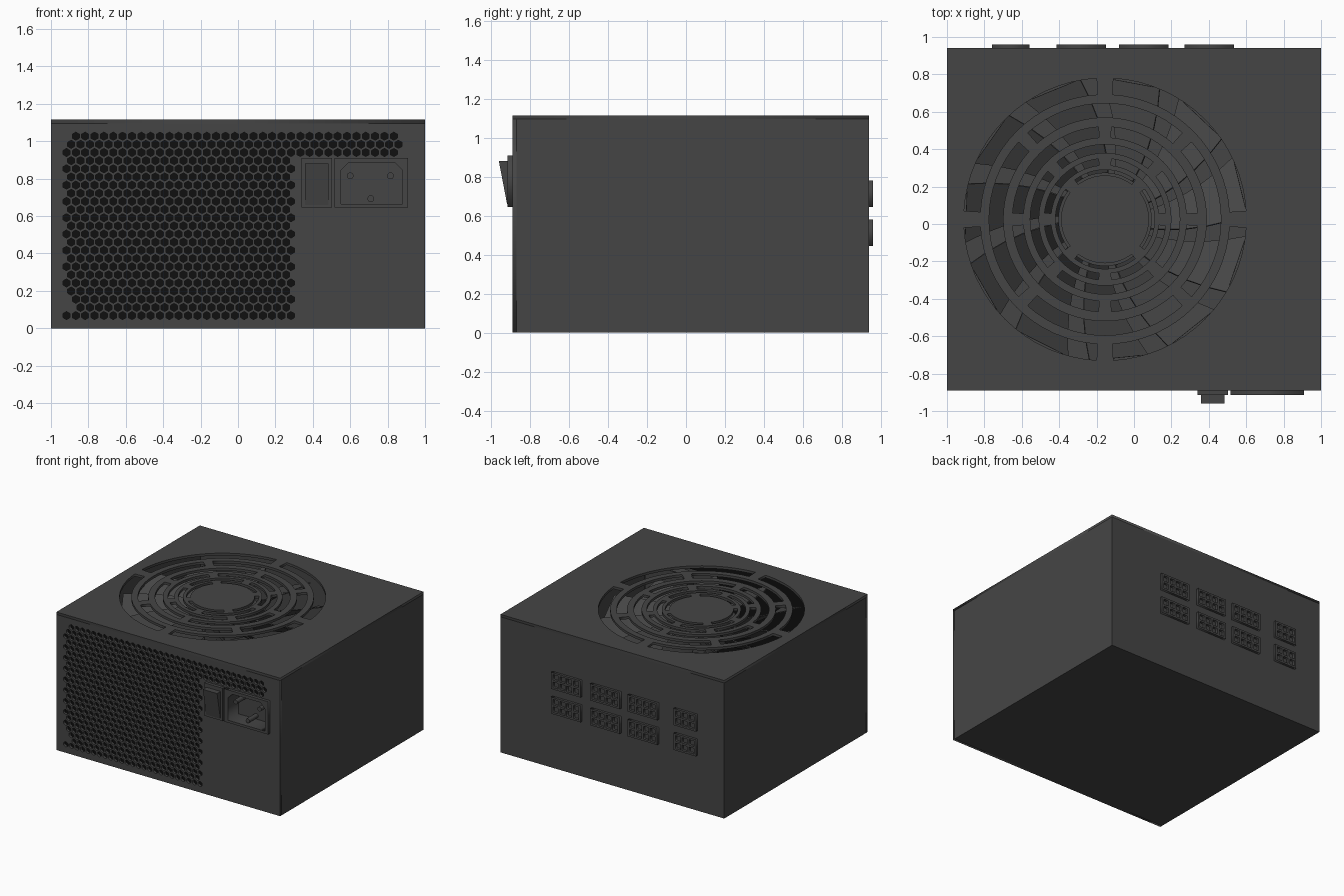
import bpy, bmesh
from math import sin, cos, pi, radians
from mathutils import Matrix, Vector

if "Cube" in bpy.data.objects:
    bpy.data.objects.remove(bpy.data.objects["Cube"])


def material(name, value):
    m = bpy.data.materials.new(name)
    m.diffuse_color = (value, value, value, 1)
    m.use_nodes = True
    m.node_tree.nodes["Principled BSDF"].inputs["Base Color"].default_value = m.diffuse_color
    return m


GREY = material("dark grey metal", 0.06)
BLACK = material("black interior", 0.005)
X0, X1, Y0, Y1, H, T = -1.0, 1.0, -0.89, 0.94, 1.115, 0.02


def add_mesh(name, me, mat=GREY):
    ob = bpy.data.objects.new(name, me)
    bpy.context.collection.objects.link(ob)
    me.materials.clear()
    me.materials.append(mat)
    return ob


def from_bmesh(name, bm, mat=GREY):
    bmesh.ops.recalc_face_normals(bm, faces=bm.faces[:])
    me = bpy.data.meshes.new(name)
    bm.to_mesh(me)
    bm.free()
    return add_mesh(name, me, mat)


def box(name, x, y, z, mat=GREY):
    bm = bmesh.new()
    bmesh.ops.create_cube(bm, size=1)
    for v in bm.verts:
        v.co = Vector([(a + b) / 2 + c * (b - a)
                       for (a, b), c in zip((x, y, z), v.co)])
    return from_bmesh(name, bm, mat)


def cylinder(name, r, depth, matrix, sides):
    bm = bmesh.new()
    bmesh.ops.create_cone(bm, cap_ends=True, segments=sides, radius1=r,
                          radius2=r, depth=depth, matrix=matrix)
    return from_bmesh(name, bm)


def rect(x0, x1, y0, y1):
    return [(x0, y0), (x1, y0), (x1, y1), (x0, y1)]


def plate(name, loops, matrix, thickness):
    """Flat sheet from an outline plus hole outlines, centred on its plane."""
    cu = bpy.data.curves.new(name, 'CURVE')
    cu.dimensions, cu.fill_mode, cu.extrude = '2D', 'BOTH', thickness / 2
    for loop in loops:
        sp = cu.splines.new('POLY')
        sp.points.add(len(loop) - 1)
        for p, (x, y) in zip(sp.points, loop):
            p.co = (x, y, 0, 1)
        sp.use_cyclic_u = True
    tmp = bpy.data.objects.new("outline", cu)
    bpy.context.collection.objects.link(tmp)
    dg = bpy.context.evaluated_depsgraph_get()
    me = bpy.data.meshes.new_from_object(tmp.evaluated_get(dg))
    bpy.data.objects.remove(tmp)
    bm = bmesh.new()
    bm.from_mesh(me)
    bmesh.ops.remove_doubles(bm, verts=bm.verts[:], dist=1e-5)
    bm.transform(matrix)
    return from_bmesh(name, bm)


def upright(y):
    """Plane facing front or back at depth y, with local y pointing up."""
    return Matrix.Translation((0, y, 0)) @ Matrix.Rotation(pi / 2, 4, 'X')


# Case: floor, back and side walls
box("case_floor", (X0, X1), (Y0 + T, Y1), (0, T))
box("case_back", (X0, X1), (Y1 - T, Y1), (T, H - T))
box("case_left", (X0, X0 + T), (Y0 + T, Y1 - T), (T, H - T))
box("case_right", (X1 - T, X1), (Y0 + T, Y1 - T), (T, H - T))

# Front panel with honeycomb vents and the socket opening
socket = [(0.55, 0.665), (0.88, 0.665), (0.88, 0.845), (0.84, 0.885),
          (0.59, 0.885), (0.55, 0.845)]
loops = [rect(X0, X1, 0, H - T), socket]
PITCH = 0.05
for row in range(23):
    z = 1.027 - row * 0.0436
    limit = 0.87 if row < 3 else 0.29
    for k in range(37):
        x = -0.917 + PITCH * (k + 0.5 * (row % 2))
        if x > limit or (k == 0 and row in (0, 20, 21)):
            continue
        loops.append([(x + 0.0215 * sin(i * pi / 3), z + 0.0215 * cos(i * pi / 3))
                      for i in range(6)])
plate("front_panel", loops, upright(Y0 + T / 2), T)
box("vent_backing_main", (-0.96, 0.32), (Y0 + 0.03, Y0 + 0.035), (0.03, 1.06), BLACK)
box("vent_backing_strip", (0.32, 0.92), (Y0 + 0.03, Y0 + 0.035), (0.915, 1.06), BLACK)

# Top panel with concentric fan grille slots
CX, CY = -0.155, 0.025
loops = [rect(X0, X1, Y0, Y1)]
RINGS = [(0.755, 0.668), (0.62, 0.545), (0.495, 0.438),
         (0.40, 0.355), (0.325, 0.29), (0.265, 0.235)]
for n, (ro, ri) in enumerate(RINGS):
    gap = 0.045 / ro if n == 0 else 0.035 / ro
    for q in range(4):
        start = q * pi / 2 + (n % 2) * pi / 4 + gap
        sweep = pi / 2 - 2 * gap
        angles = [start + sweep * i / 16 for i in range(17)]
        loops.append([(CX + ro * cos(a), CY + ro * sin(a)) for a in angles] +
                     [(CX + ri * cos(a), CY + ri * sin(a)) for a in reversed(angles)])
plate("fan_grille_top", loops, Matrix.Translation((0, 0, H - T / 2)), T)

# Fan: hub and tilted, swept blades
cylinder("fan_hub", 0.25, 0.18, Matrix.Translation((CX, CY, 0.97)), 48)
bm = bmesh.new()
BLADES, STEPS = 11, 5
for b in range(BLADES):
    prev = None
    for s in range(STEPS + 1):
        r = 0.23 + 0.53 * s / STEPS
        mid = 2 * pi * b / BLADES + radians(14) * s / STEPS
        edge = []
        for side in (-1, 1):
            a = mid + side * radians(12)
            edge.append(bm.verts.new((CX + r * cos(a), CY + r * sin(a),
                                      0.97 - side * 0.07)))
        if prev:
            bm.faces.new((prev[0], edge[0], edge[1], prev[1]))
        prev = edge
blades = from_bmesh("fan_blades", bm)
mod = blades.modifiers.new("thickness", 'SOLIDIFY')
mod.thickness = 0.008

# Power inlet: raised frame, recess walls, recess floor and three pins
plate("inlet_frame", [rect(0.515, 0.91, 0.645, 0.91), socket], upright(Y0 - 0.0125), 0.025)
liner = [(0.715 + (x - 0.715) * 1.04, 0.775 + (z - 0.775) * 1.04) for x, z in socket]
plate("inlet_recess", [liner, socket], upright(Y0 + 0.065), 0.09)
box("inlet_floor", (0.53, 0.90), (Y0 + 0.11, Y0 + 0.12), (0.65, 0.90))
for i, (x, z) in enumerate([(0.60, 0.815), (0.815, 0.815), (0.71, 0.693)]):
    cylinder("inlet_pin_%d" % (i + 1), 0.018, 0.11,
             upright(Y0 + 0.055) @ Matrix.Translation((x, z, 0)), 16)

# Power switch: base plate and slanted rocker
box("switch_base", (0.34, 0.502), (Y0 - 0.025, Y0), (0.645, 0.91))
bm = bmesh.new()
side = [(-0.91, 0.66), (-0.918, 0.66), (-0.96, 0.88), (-0.91, 0.88)]
face = bm.faces.new([bm.verts.new((0.358, y, z)) for y, z in side])
ext = bmesh.ops.extrude_face_region(bm, geom=[face])["geom"]
bmesh.ops.translate(bm, vec=(0.127, 0, 0),
                    verts=[g for g in ext if isinstance(g, bmesh.types.BMVert)])
from_bmesh("switch_rocker", bm)

# Rear cable connectors: two rows of plates with square pin holes
for x0, x1, cols in [(-0.76, -0.56, 3), (-0.415, -0.15, 4),
                     (-0.08, 0.185, 4), (0.27, 0.535, 4)]:
    for z0 in (0.445, 0.645):
        loops = [rect(x0, x1, z0, z0 + 0.135)]
        step = (x1 - x0 - 0.02) / cols
        for c in range(cols):
            for r in range(2):
                hx, hz = x0 + 0.01 + step * (c + 0.5), z0 + 0.0375 + 0.06 * r
                loops.append(rect(hx - 0.022, hx + 0.022, hz - 0.022, hz + 0.022))
        plate("rear_connector", loops, upright(Y1 + 0.01), 0.02)
